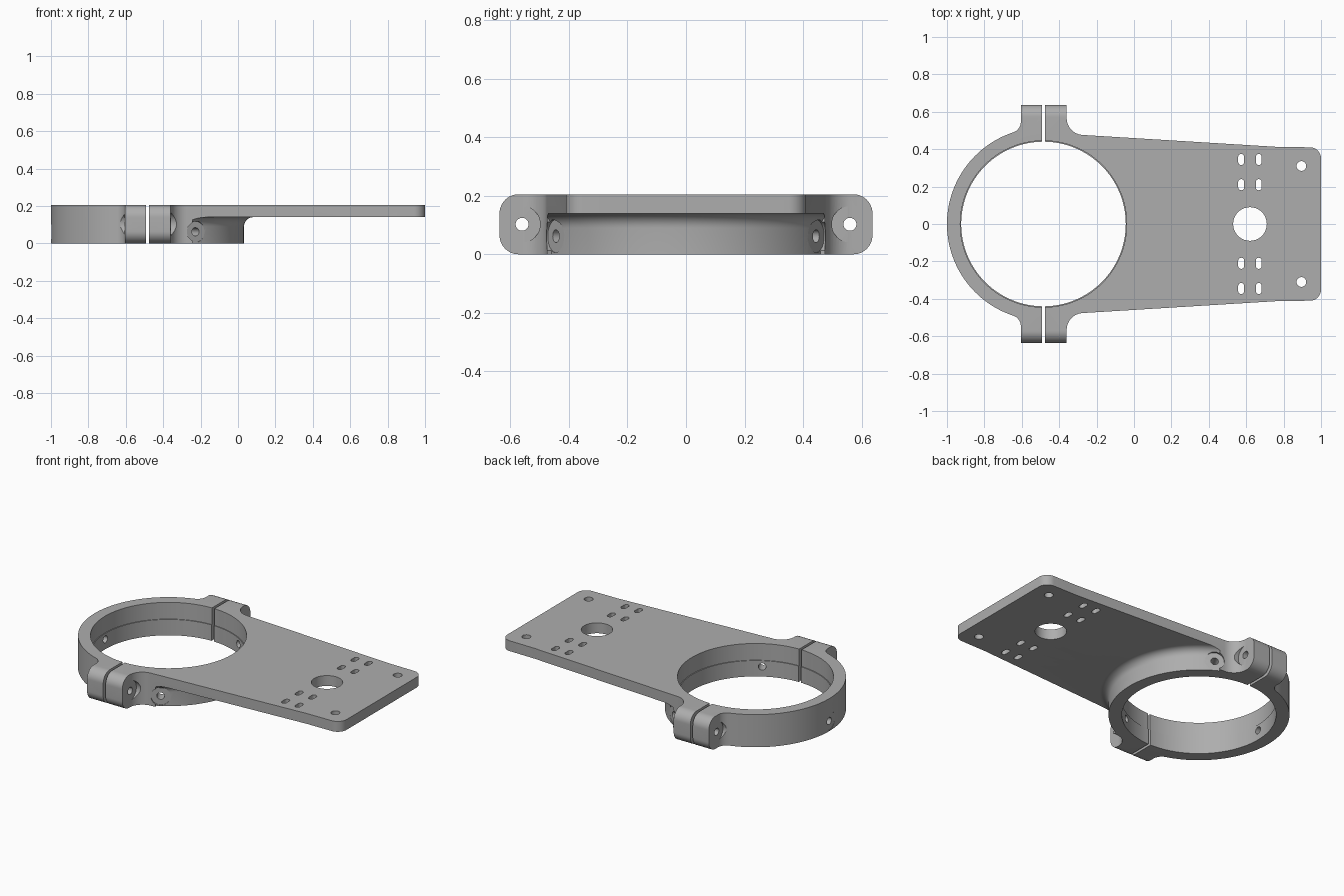
import bpy, bmesh
from math import pi, sin, cos, radians, sqrt, atan2
from mathutils import Matrix, Vector

if "Cube" in bpy.data.objects:
    bpy.data.objects.remove(bpy.data.objects["Cube"], do_unlink=True)

HEIGHT, PLATE_Z = 0.205, 0.14          # full height, underside of plate
RING_X, RING_R, BORE_R = -0.484, 0.516, 0.445
EAR_Y, BOLT_Y = 0.637, 0.56
CAP_EAR, CAP_SLIT, BODY_SLIT, BODY_EAR = -0.605, -0.493, -0.476, -0.36

grey = bpy.data.materials.new("machined grey")
grey.use_nodes = True
colour = (0.42, 0.42, 0.42, 1)
grey.diffuse_color = colour
grey.node_tree.nodes["Principled BSDF"].inputs["Base Color"].default_value = colour


def make(name, bm):
    bmesh.ops.remove_doubles(bm, verts=bm.verts, dist=1e-5)
    bmesh.ops.recalc_face_normals(bm, faces=bm.faces)
    mesh = bpy.data.meshes.new(name)
    bm.to_mesh(mesh)
    bm.free()
    mesh.materials.append(grey)
    ob = bpy.data.objects.new(name, mesh)
    bpy.context.collection.objects.link(ob)
    return ob


def arc(cx, cy, r, start, end, n=12):
    steps = [radians(start + (end - start) * i / n) for i in range(n + 1)]
    return [(cx + r * cos(a), cy + r * sin(a)) for a in steps]


def mirrored(points):
    """Close a half outline by reflecting it across the x axis."""
    return points + [(x, -y) for x, y in reversed(points) if abs(y) > 1e-6]


def prism(name, points, low, high, along_x=False):
    bm = bmesh.new()
    place = (lambda u, v: (low, u, v)) if along_x else (lambda u, v: (u, v, low))
    face = bm.faces.new([bm.verts.new(place(u, v)) for u, v in points])
    moved = bmesh.ops.extrude_face_region(bm, geom=[face])["geom"]
    shift = Vector((high - low, 0, 0) if along_x else (0, 0, high - low))
    bmesh.ops.translate(bm, vec=shift, verts=[v for v in moved if isinstance(v, bmesh.types.BMVert)])
    return make(name, bm)


def rod(name, start, direction, length, r):
    bm = bmesh.new()
    d = Vector(direction).normalized()
    turn = d.to_track_quat('Z', 'Y').to_matrix().to_4x4()
    place = Matrix.Translation(Vector(start) + d * length / 2) @ turn
    bmesh.ops.create_cone(bm, cap_ends=True, segments=40, radius1=r, radius2=r,
                          depth=length, matrix=place)
    return make(name, bm)


def revolve(name, profile, start, end, steps):
    """Sweep a closed (radius, z) profile about the ring axis."""
    bm = bmesh.new()
    rows = []
    for a in (radians(start + (end - start) * i / steps) for i in range(steps + 1)):
        rows.append([bm.verts.new((RING_X + r * cos(a), r * sin(a), z)) for r, z in profile])
    n = len(profile)
    for p, q in zip(rows, rows[1:]):
        for i in range(n):
            bm.faces.new((p[i], p[(i + 1) % n], q[(i + 1) % n], q[i]))
    bm.faces.new(rows[0])
    bm.faces.new(rows[-1])
    return make(name, bm)


def boolean(ob, cutter, operation='DIFFERENCE'):
    mod = ob.modifiers.new(cutter.name, 'BOOLEAN')
    mod.operation, mod.solver, mod.object = operation, 'EXACT', cutter
    bpy.ops.object.select_all(action='DESELECT')
    bpy.context.view_layer.objects.active = ob
    ob.select_set(True)
    bpy.ops.object.modifier_apply(modifier=mod.name)


# Cap outline: ear, fillet, then the outer half of the ring
f = 0.06
dx = CAP_EAR - f - RING_X
dy = sqrt((RING_R + f) ** 2 - dx ** 2)
tangent = atan2(dy, dx) * 180 / pi
half = [(CAP_SLIT, EAR_Y), (CAP_EAR, EAR_Y)]
half += arc(CAP_EAR - f, dy, f, 0, tangent - 180, 8)
half += arc(RING_X, 0, RING_R, tangent, 180, 32)[1:]
clamp_cap = prism("clamp_cap", mirrored(half), 0, HEIGHT)

# Body outline: ear, fillet, tapering plate edge, rounded end corner
f = 0.09
half = [(BODY_SLIT, EAR_Y), (BODY_EAR, EAR_Y)]
half += arc(BODY_EAR + f, 0.566, f, 180, 266.5)
half += [(0.77, 0.412)] + arc(0.94, 0.35, 0.06, 90, 0)
mounting_body = prism("mounting_body", mirrored(half), 0, HEIGHT)

cutters = []

# Space under the plate, with a fillet round the ring
profile = [(RING_R, -0.1)] + [(r, z) for r, z in arc(RING_R + 0.05, PLATE_Z - 0.05, 0.05, 180, 90, 8)]
profile += [(2.2, PLATE_Z), (2.2, -0.1)]
undercut = revolve("undercut_cutter", profile, -63, 63, 56)
boolean(mounting_body, undercut)
cutters.append(undercut)

# Rounded ear tips
r = 0.065
tip = (arc(EAR_Y - r, HEIGHT - r, r, 90, 0) + arc(EAR_Y - r, r, r, 0, -90)
       + arc(r - EAR_Y, r, r, -90, -180) + arc(r - EAR_Y, HEIGHT - r, r, 180, 90))
envelope = prism("ear_envelope", tip, -1.2, 1.2, along_x=True)
cutters.append(envelope)
for part in (clamp_cap, mounting_body):
    boolean(part, envelope, 'INTERSECT')

# Stepped bore
bores = [prism("bore_cutter", arc(RING_X, 0, BORE_R, 0, 360, 128)[:-1], 0.1, 0.4),
         prism("lower_bore_cutter", arc(RING_X, 0, BORE_R - 0.005, 0, 360, 128)[:-1], -0.1, 0.2)]
shared = list(bores)
body_only, cap_only = [], []

# Ear bolt holes and seats
for s in (-1, 1):
    y, z = s * BOLT_Y, HEIGHT / 2
    shared.append(rod("bolt_hole_cutter", (-0.8, y, z), (1, 0, 0), 0.7, 0.022))
    cap_only.append(rod("bolt_seat_cutter", (CAP_EAR - 0.001, y, z), (-1, 0, 0), 0.12, 0.062))
    body_only.append(rod("bolt_seat_cutter", (BODY_EAR + 0.001, y, z), (1, 0, 0), 0.12, 0.062))

# Radial set screw holes with flat round seats
for angle, group in ((60, body_only), (-60, body_only), (180, cap_only)):
    d = Vector((cos(radians(angle)), sin(radians(angle)), 0))
    centre = Vector((RING_X, 0, 0.062))
    group.append(rod("screw_hole_cutter", centre + d * 0.38, d, 0.25, 0.022))
    group.append(rod("screw_seat_cutter", centre + d * (RING_R - 0.003), d, 0.12, 0.056))

# Plate holes and slots
body_only.append(rod("centre_hole_cutter", (0.62, 0, 0), (0, 0, 1), 0.4, 0.09))
for s in (-1, 1):
    body_only.append(rod("corner_hole_cutter", (0.895, s * 0.31, 0), (0, 0, 1), 0.4, 0.026))
    for x in (0.573, 0.667):
        for y in (0.21, 0.345):
            slot = arc(x, s * y + 0.014, 0.016, 0, 180, 8) + arc(x, s * y - 0.014, 0.016, 180, 360, 8)
            body_only.append(prism("slot_cutter", slot, 0, 0.4))

for part, own in ((clamp_cap, cap_only), (mounting_body, body_only)):
    for cutter in shared + own:
        boolean(part, cutter)

# Remove the cutters and smooth the curved faces
for cutter in cutters + shared + cap_only + body_only:
    bpy.data.objects.remove(cutter, do_unlink=True)
bpy.ops.object.select_all(action='DESELECT')
for part in (clamp_cap, mounting_body):
    part.select_set(True)
    bpy.context.view_layer.objects.active = part
bpy.ops.object.shade_smooth_by_angle(angle=radians(30))
